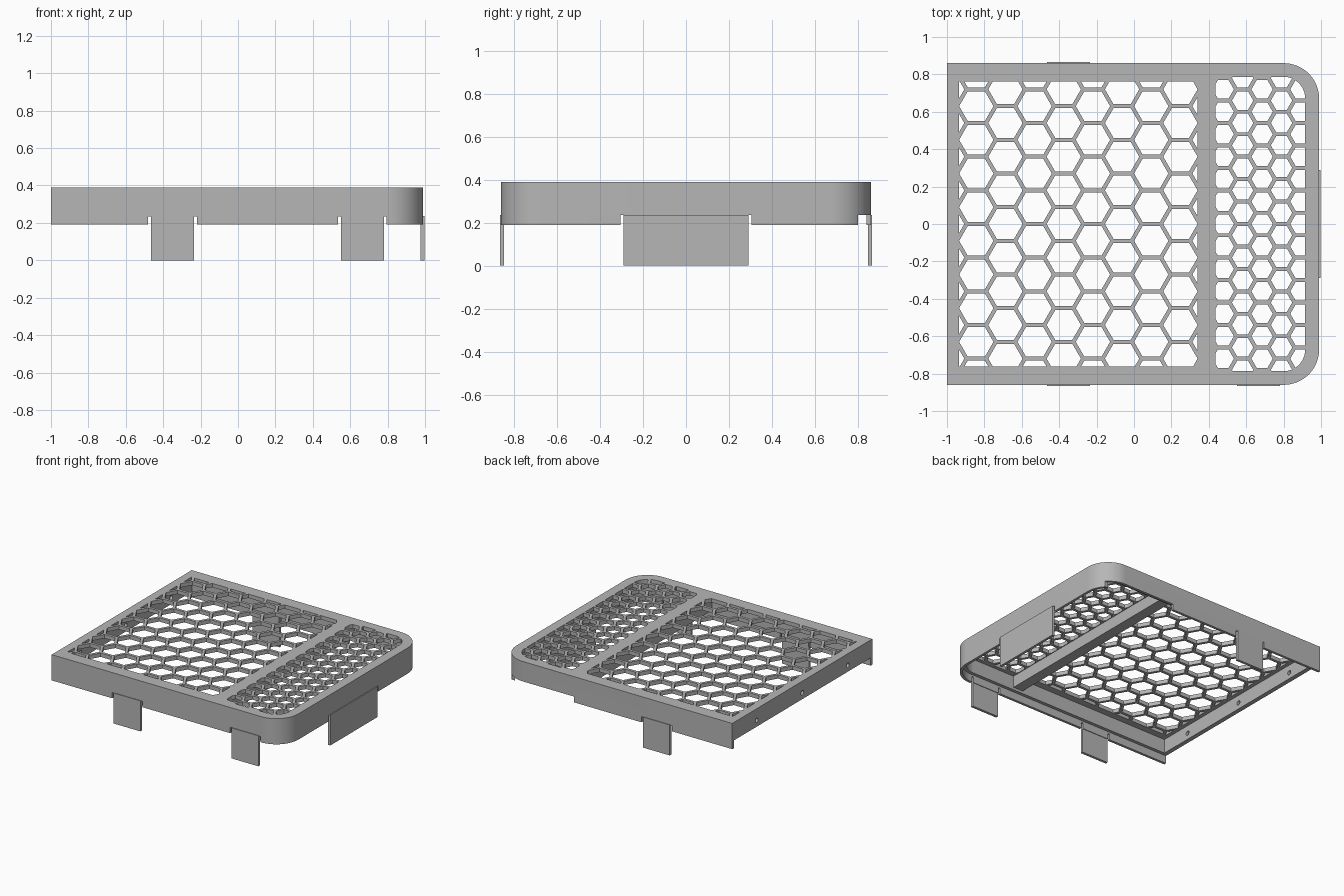
import bpy, bmesh, math
from mathutils import Matrix

cube = bpy.data.objects.get("Cube")
if cube:
    bpy.data.objects.remove(cube, do_unlink=True)

grey = bpy.data.materials.new("plain_grey")
grey.use_nodes = True
colour = (0.47, 0.47, 0.47, 1)
grey.diffuse_color = colour
grey.node_tree.nodes["Principled BSDF"].inputs["Base Color"].default_value = colour


def make_object(name, bm):
    bmesh.ops.recalc_face_normals(bm, faces=bm.faces)
    mesh = bpy.data.meshes.new(name)
    bm.to_mesh(mesh)
    bm.free()
    mesh.materials.append(grey)
    obj = bpy.data.objects.new(name, mesh)
    bpy.context.scene.collection.objects.link(obj)
    return obj


def add_prism(bm, outline, z0, z1):
    """Extrude a closed 2D outline between two heights."""
    low = [bm.verts.new((x, y, z0)) for x, y in outline]
    high = [bm.verts.new((x, y, z1)) for x, y in outline]
    bm.faces.new(low)
    bm.faces.new(high)
    for i in range(len(low)):
        j = (i + 1) % len(low)
        bm.faces.new((low[i], low[j], high[j], high[i]))


def footprint(x0, x1, half_y, radius):
    """Rectangle whose two +x corners are rounded."""
    pts = [(x0, half_y), (x0, -half_y)]
    steps = 16
    for side in (-1, 1):
        for i in range(steps + 1):
            a = math.pi / 2 * i / steps
            if side < 0:
                a -= math.pi / 2
            pts.append((x1 - radius + radius * math.cos(a),
                        side * (half_y - radius) + radius * math.sin(a)))
    return pts


def prism(name, outline, z0, z1):
    bm = bmesh.new()
    add_prism(bm, outline, z0, z1)
    return make_object(name, bm)


def box(name, x0, x1, y0, y1, z0, z1):
    return prism(name, [(x0, y0), (x1, y0), (x1, y1), (x0, y1)], z0, z1)


def boolean(target, cutter, operation="DIFFERENCE"):
    """Apply a boolean and remove its cutter."""
    cutter.hide_render = True
    mod = target.modifiers.new("cut", "BOOLEAN")
    mod.operation = operation
    mod.solver = "EXACT"
    mod.object = cutter
    bpy.context.view_layer.objects.active = target
    bpy.ops.object.modifier_apply(modifier=mod.name)
    bpy.data.objects.remove(cutter, do_unlink=True)


def hex_holes(name, first_x, columns, pitch, bar, shifted):
    """Field of flat-topped hexagon prisms; alternate columns step by half a pitch."""
    bm = bmesh.new()
    radius = (pitch - bar) / math.sqrt(3)
    rows = int(1 / pitch) + 1
    for c in range(columns):
        cx = first_x + c * pitch * math.sqrt(3) / 2
        offset = pitch / 2 if c % 2 == shifted else 0
        for r in range(-rows, rows + 1):
            cy = r * pitch + offset
            add_prism(bm, [(cx + radius * math.cos(math.pi * k / 3),
                            cy + radius * math.sin(math.pi * k / 3))
                           for k in range(6)], 0.3, 0.45)
    return make_object(name, bm)


# Tray-like shell: top plate, thick upper walls, thin lower skirt
TOP, PLATE, STEP, SKIRT, SLIT = 0.39, 0.36, 0.25, 0.19, 0.235
frame = prism("frame", footprint(-1, 0.99, 0.86, 0.19), SKIRT, TOP)
boolean(frame, prism("upper_cavity", footprint(-0.965, 0.945, 0.815, 0.145), 0.1, PLATE))
boolean(frame, prism("lower_cavity", footprint(-1.1, 0.97, 0.84, 0.17), 0.1, STEP))
boolean(frame, box("back_corner_relief", 0.36, 1.1, 0.8, 1, 0.1, SLIT))

# Honeycomb openings, clipped to the two windows
large_holes = hex_holes("large_holes", -0.999, 10, 0.18, 0.021, 1)
boolean(large_holes, box("large_window", -0.935, 0.34, -0.762, 0.762, 0.32, 0.43), "INTERSECT")
boolean(frame, large_holes)
small_holes = hex_holes("small_holes", 0.477, 5, 0.12, 0.021, 1)
boolean(small_holes, prism("small_window", footprint(0.435, 0.915, 0.787, 0.115), 0.32, 0.43),
        "INTERSECT")
boolean(frame, small_holes)

# Screw holes through the flat end wall
bm = bmesh.new()
for y in (-0.56, 0, 0.56):
    bmesh.ops.create_cone(bm, cap_ends=True, segments=20, radius1=0.017, radius2=0.017, depth=0.2,
                          matrix=Matrix.Translation((-1, y, 0.3)) @ Matrix.Rotation(math.pi / 2, 4, "Y"))
boolean(frame, make_object("screw_holes", bm))

# Hanging clips, with a slit in the skirt on each side
GAP, THICK = 0.015, 0.02
clips = []
for name, x0, x1, side in (("front_clip_a", -0.465, -0.235, -1),
                           ("front_clip_b", 0.55, 0.78, -1),
                           ("back_clip", -0.465, -0.235, 1)):
    ys = sorted((side * 0.865, side * (0.865 - THICK)))
    for s in (x0 - GAP, x1):
        cut = sorted((side * 0.83, side * 0.9))
        boolean(frame, box("slit", s, s + GAP, *cut, 0.1, SLIT))
    clips.append(box(name, x0, x1, *ys, 0, SLIT + 0.002))
for s in (-0.29 - GAP, 0.29):
    boolean(frame, box("slit", 0.95, 1.05, s, s + GAP, 0.1, SLIT))
clips.append(box("end_clip", 0.977, 0.997, -0.29, 0.29, 0, SLIT + 0.002))

# Stiffening beam under the bar between the windows
beam = box("divider_beam", 0.345, 0.43, -0.825, 0.825, 0.27, 0.375)

# Smooth the rounded corners, keep hard edges
bpy.ops.object.select_all(action="DESELECT")
frame.select_set(True)
bpy.context.view_layer.objects.active = frame
bpy.ops.object.shade_smooth_by_angle(angle=math.radians(25))
